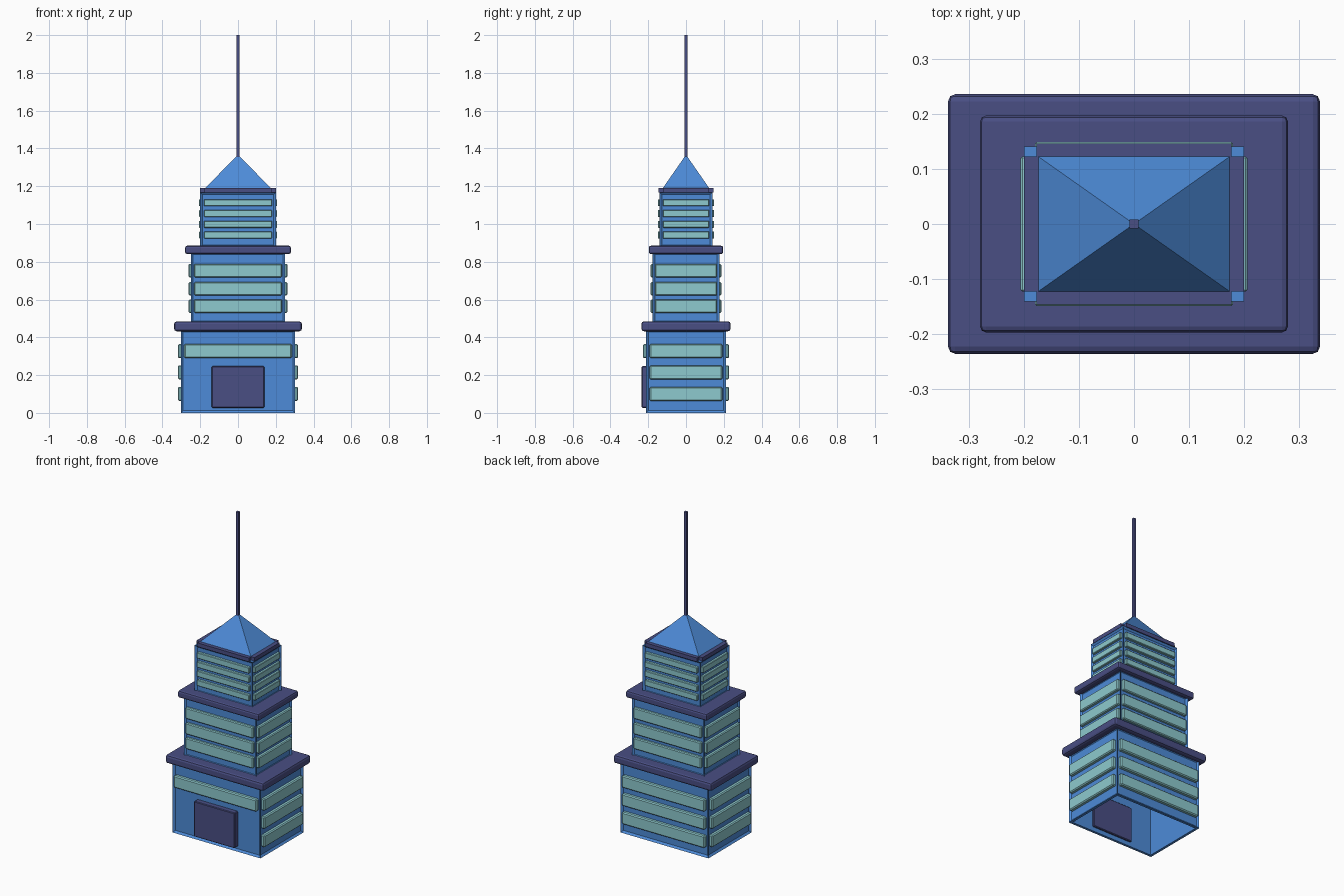
import bpy
import bmesh
from mathutils import Vector

default = bpy.data.objects.get("Cube")
if default:
    bpy.data.objects.remove(default, do_unlink=True)


def material(name, rgb):
    mat = bpy.data.materials.new(name)
    mat.use_nodes = True
    mat.diffuse_color = (*rgb, 1)
    mat.node_tree.nodes["Principled BSDF"].inputs["Base Color"].default_value = (*rgb, 1)
    return mat


BLUE = material("wall blue", (0.075, 0.26, 0.69))
TEAL = material("window teal", (0.27, 0.59, 0.62))
NAVY = material("trim navy", (0.067, 0.077, 0.23))


def finish(name, bm, mat):
    bmesh.ops.recalc_face_normals(bm, faces=bm.faces)
    mesh = bpy.data.meshes.new(name)
    bm.to_mesh(mesh)
    bm.free()
    mesh.materials.append(mat)
    obj = bpy.data.objects.new(name, mesh)
    bpy.context.collection.objects.link(obj)
    return obj


def box_mesh(low, high):
    low, high = Vector(low), Vector(high)
    bm = bmesh.new()
    bmesh.ops.create_cube(bm, size=1)
    bmesh.ops.scale(bm, vec=high - low, verts=bm.verts)
    bmesh.ops.translate(bm, vec=(low + high) / 2, verts=bm.verts)
    return bm


def box(name, low, high, mat, bevel=0, segments=1):
    bm = box_mesh(low, high)
    if bevel:
        bmesh.ops.bevel(bm, geom=bm.edges[:], offset=bevel, segments=segments,
                        profile=0.5, affect='EDGES')
    return finish(name, bm, mat)


def centred(name, x, y, z0, z1, mat, bevel=0, segments=1):
    return box(name, (-x, -y, z0), (x, y, z1), mat, bevel, segments)


def tier_walls(name, x, y, z0, z1, hollow=False):
    """Block with a raised frame around a recessed panel on each side."""
    bm = box_mesh((-x, -y, z0), (x, y, z1))
    bm.normal_update()
    sides = [f for f in bm.faces if abs(f.normal.z) < 0.5]
    floor = [f for f in bm.faces if f.normal.z < -0.5]
    bmesh.ops.inset_individual(bm, faces=sides, thickness=0.018, depth=-0.01)
    if hollow:
        # open underside with an inner shell
        bmesh.ops.inset_individual(bm, faces=floor, thickness=0.022)
        shell = bmesh.ops.extrude_discrete_faces(bm, faces=floor)["faces"]
        bmesh.ops.translate(bm, vec=(0, 0, z1 - z0 - 0.02),
                            verts=list({v for f in shell for v in f.verts}))
    return finish(name, bm, BLUE)


def window_rows(name, x, y, out_x, out_y, half_x, half_y, rows, height, bevel, front_from=0):
    """Bands of glass on all four sides."""
    deep = 0.012
    for i, z in enumerate(rows):
        top = z + height
        for side, s in (("left", 1), ("right", -1)):
            a, b = sorted((s * (x - deep), s * out_x))
            box(f"{name}_{side}_window_{i + 1}", (a, -half_y, z), (b, half_y, top), TEAL, bevel)
        for side, s in (("back", 1), ("front", -1)):
            if side == "front" and i < front_from:
                continue
            a, b = sorted((s * (y - deep), s * out_y))
            box(f"{name}_{side}_window_{i + 1}", (-half_x, a, z), (half_x, b, top), TEAL, bevel)


# Lower tier with entrance
tier_walls("lower_walls", 0.303, 0.212, 0, 0.44, hollow=True)
window_rows("lower", 0.303, 0.212, 0.318, 0.228, 0.285, 0.192,
            (0.063, 0.177, 0.29), 0.075, 0.006, front_from=2)
box("entrance_door", (-0.14, -0.235, 0.027), (0.14, -0.185, 0.247), NAVY, 0.004)
centred("lower_ledge", 0.338, 0.236, 0.432, 0.484, NAVY, 0.013, 2)

# Middle tier
tier_walls("middle_walls", 0.25, 0.177, 0.475, 0.85)
window_rows("middle", 0.25, 0.177, 0.262, 0.187, 0.233, 0.165,
            (0.53, 0.622, 0.718), 0.07, 0.005)
centred("middle_ledge", 0.28, 0.197, 0.841, 0.885, NAVY, 0.011, 2)

# Upper tier
tier_walls("upper_walls", 0.2, 0.141, 0.875, 1.168)
window_rows("upper", 0.2, 0.141, 0.206, 0.149, 0.18, 0.123,
            (0.923, 0.98, 1.037, 1.094), 0.037, 0.003)

# Notched cornice, roof and mast
centred("cornice_long", 0.2, 0.123, 1.166, 1.19, NAVY)
centred("cornice_cross", 0.177, 0.146, 1.166, 1.19, NAVY)

roof = box_mesh((-0.176, -0.124, 1.188), (0.176, 0.124, 1.367))
peak = [v for v in roof.verts if v.co.z > 1.3]
bmesh.ops.pointmerge(roof, verts=peak, merge_co=(0, 0, 1.367))
finish("roof", roof, BLUE)

centred("mast", 0.0085, 0.0085, 1.34, 2, NAVY)
